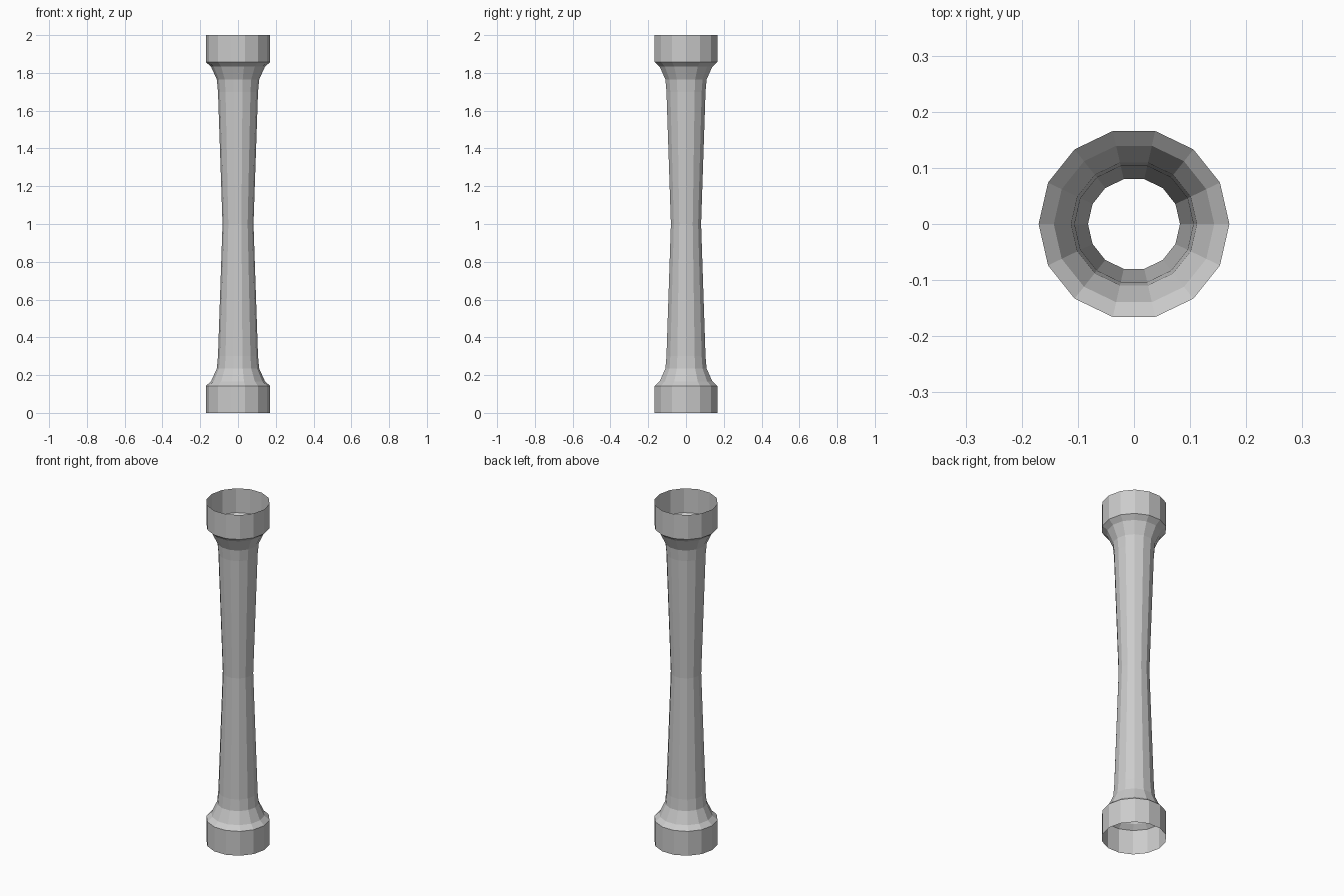
import bpy, bmesh, math

if "Cube" in bpy.data.objects:
    bpy.data.objects.remove(bpy.data.objects["Cube"])

SIDES = 14

# Lower half profile (radius, height), mirrored about the waist at z = 1
half = [(0.17, 0.0), (0.17, 0.143), (0.143, 0.167), (0.112, 0.235), (0.106, 0.30)]
profile = half + [(0.082, 1.0)] + [(r, 2 - z) for r, z in reversed(half)]

# Open, thin-walled column turned from the profile
bm = bmesh.new()
rings = [[bm.verts.new((r * math.cos(2 * math.pi * i / SIDES),
                        r * math.sin(2 * math.pi * i / SIDES), z))
          for i in range(SIDES)] for r, z in profile]
for low, high in zip(rings, rings[1:]):
    for i in range(SIDES):
        j = (i + 1) % SIDES
        bm.faces.new((low[i], low[j], high[j], high[i]))

mesh = bpy.data.meshes.new("hollow_column")
bm.to_mesh(mesh)
bm.free()
bpy.context.collection.objects.link(bpy.data.objects.new("hollow_column", mesh))
